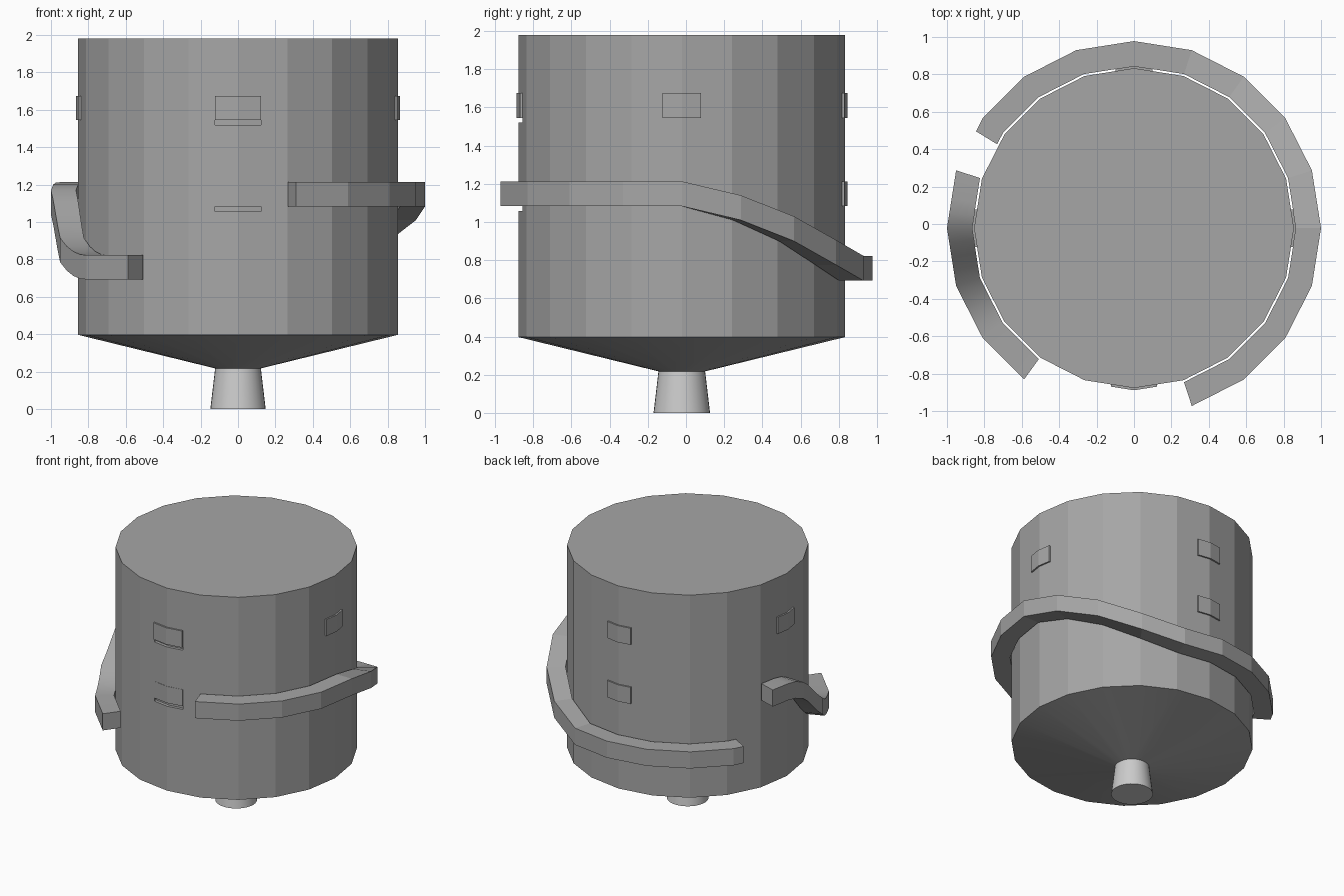
import bpy, bmesh
from math import sin, cos, tan, radians, pi

if "Cube" in bpy.data.objects:
    bpy.data.objects.remove(bpy.data.objects["Cube"])

CY = -0.022          # drum axis in y
SIDES = 20
STEP = 360 / SIDES

# dark grey used on everything but the spout
dark = bpy.data.materials.new("dark_grey")
dark.diffuse_color = (0.38, 0.38, 0.38, 1)
dark.use_nodes = True
dark.node_tree.nodes["Principled BSDF"].inputs["Base Color"].default_value = dark.diffuse_color


def make_object(name, bm, material=None):
    bmesh.ops.recalc_face_normals(bm, faces=bm.faces)
    mesh = bpy.data.meshes.new(name)
    bm.to_mesh(mesh)
    bm.free()
    if material:
        mesh.materials.append(material)
    obj = bpy.data.objects.new(name, mesh)
    bpy.context.collection.objects.link(obj)
    return obj


def skin(name, sections, material=dark):
    """Bridge equal-length closed sections and cap both ends."""
    bm = bmesh.new()
    rows = [[bm.verts.new(p) for p in s] for s in sections]
    n = len(rows[0])
    for a, b in zip(rows, rows[1:]):
        for i in range(n):
            j = (i + 1) % n
            bm.faces.new((a[i], a[j], b[j], b[i]))
    bm.faces.new(rows[0])
    bm.faces.new(rows[-1])
    return make_object(name, bm, material)


def smooth(obj, angle):
    bpy.ops.object.select_all(action='DESELECT')
    bpy.context.view_layer.objects.active = obj
    obj.select_set(True)
    bpy.ops.object.shade_smooth_by_angle(angle=radians(angle))


def lathe(name, profile, sides, material=dark):
    return skin(name, [[(r * cos(2 * pi * i / sides), CY + r * sin(2 * pi * i / sides), z)
                        for i in range(sides)] for r, z in profile], material)


def polygon_point(r, angle, z):
    """Point on the 20-sided outline at any angle in degrees."""
    r *= cos(radians(STEP / 2)) / cos(radians(angle % STEP - STEP / 2))
    return (r * cos(radians(angle)), CY + r * sin(radians(angle)), z)


def rail(name, path):
    """Square bar round the drum; path is (angle, bottom z)."""
    return skin(name, [[polygon_point(r, a, z + dz) for r, dz in
                        ((0.866, 0), (1.0, 0), (1.0, 0.13), (0.866, 0.13))]
                       for a, z in path])


def bent_plate(name, angle, half, z0, z1, r_in, r_out):
    """Plate folded over a drum corner."""
    slope = tan(radians(STEP / 2))
    c, s = cos(radians(angle)), sin(radians(angle))
    plan = [(u, r_out - abs(u) * slope) for u in (-half, 0, half)]
    plan += [(u, r_in - abs(u) * slope) for u in (half, 0, -half)]
    return skin(name, [[(r * c - u * s, CY + r * s + u * c, z) for u, r in plan]
                       for z in (z0, z1)])


# drum with conical bottom; the shallow cone is smooth, the wall stays faceted
drum = lathe("drum", [(0.12, 0.217), (0.855, 0.397), (0.855, 1.98)], SIDES)
smooth(drum, 10)

# outlet spout
spout = lathe("spout", [(0.148, 0), (0.122, 0.22)], 32, None)
smooth(spout, 35)

# long rail: level on the right, sloping down round the back
level = [(a, 1.083) for a in range(-72, 1, 18)]
slope = [(18, 1.01), (36, 0.90), (54, 0.775), (72, 0.693)]
low = [(a, 0.693) for a in (90, 108, 126, 144, 148.5)]
rail("long_rail", level + slope + low)

# short rail on the left, dropping towards the front
short = rail("short_rail", [(162, 1.083), (171, 1.08), (175.5, 1.07), (180, 1.04),
                            (184.5, 0.985), (189, 0.915), (193.5, 0.845), (198, 0.785),
                            (202.5, 0.74), (207, 0.712), (211.5, 0.697), (216, 0.693),
                            (234, 0.693)])
smooth(short, 16)

# small plates; the lower front one is almost flush
for name, angle, half, z, r in (("front_upper_plate", -90, 0.123, 1.545, 0.867),
                                ("front_lower_plate", -90, 0.123, 1.083, 0.857),
                                ("right_plate", 0, 0.1, 1.545, 0.867),
                                ("left_plate", 180, 0.1, 1.545, 0.867),
                                ("back_upper_plate", 90, 0.1, 1.545, 0.867),
                                ("back_lower_plate", 90, 0.1, 1.083, 0.867)):
    bent_plate(name, angle, half, z, z + 0.13, 0.845, r)

# two shallow slots cut into the front
for z0, z1 in ((1.52, 1.547), (1.057, 1.085)):
    cutter = bent_plate("slot_cutter", -90, 0.123, z0, z1, 0.832, 0.92)
    cutter.hide_render = True
    cutter.hide_set(True)
    mod = drum.modifiers.new("slot", 'BOOLEAN')
    mod.operation = 'DIFFERENCE'
    mod.solver = 'EXACT'
    mod.object = cutter
